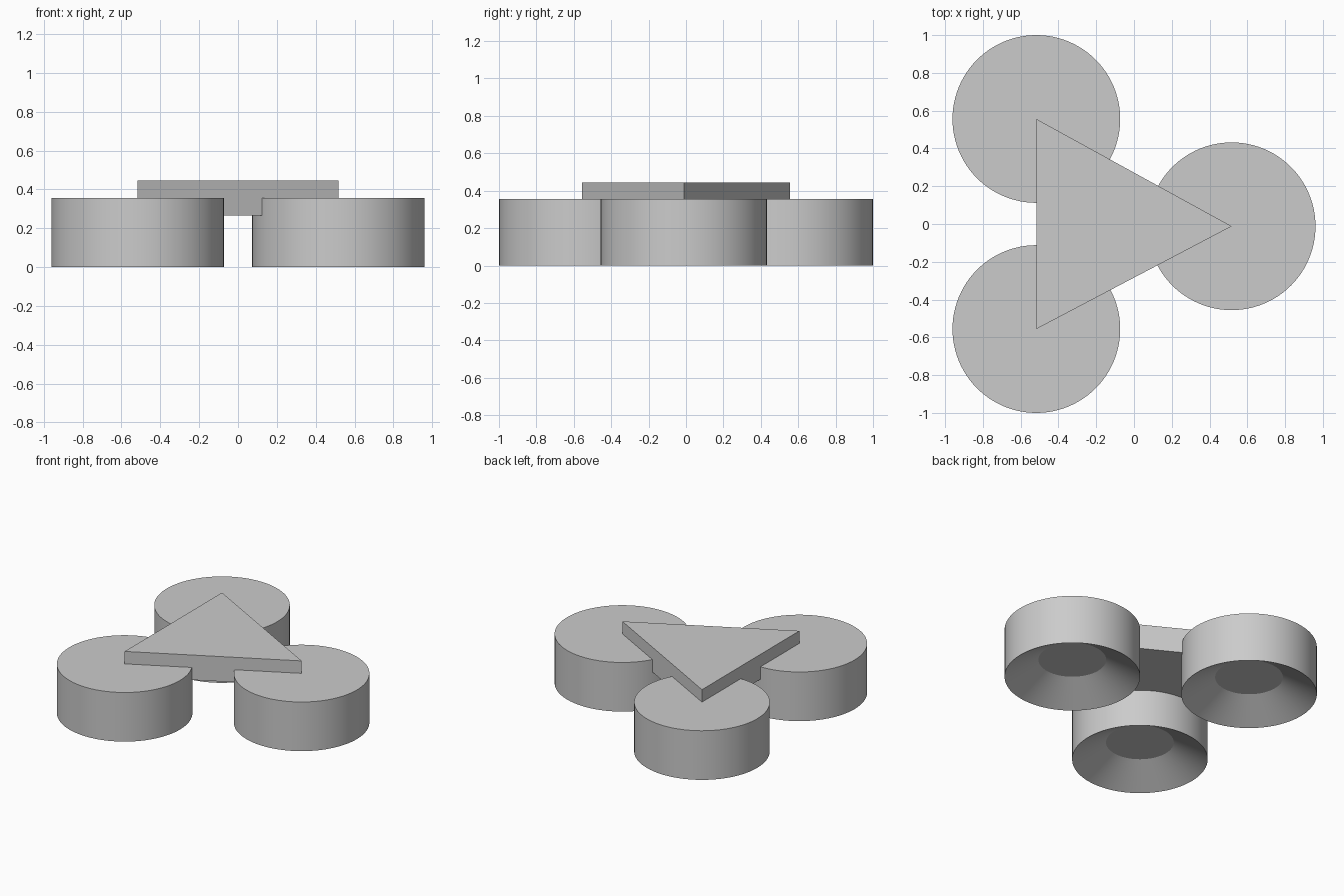
import bpy
import bmesh
import math

cube = bpy.data.objects.get("Cube")
if cube:
    bpy.data.objects.remove(cube, do_unlink=True)

grey = bpy.data.materials.new("light_grey")
grey.use_nodes = True
colour = (0.6, 0.6, 0.6, 1)
grey.diffuse_color = colour
grey.node_tree.nodes["Principled BSDF"].inputs["Base Color"].default_value = colour

CORNERS = {
    "right_back": (-0.517, 0.556),
    "right_front": (-0.517, -0.556),
    "left": (0.517, -0.012),
}


def finish(name, bm, location=(0, 0, 0)):
    bmesh.ops.recalc_face_normals(bm, faces=bm.faces)
    mesh = bpy.data.meshes.new(name)
    bm.to_mesh(mesh)
    bm.free()
    mesh.materials.append(grey)
    obj = bpy.data.objects.new(name, mesh)
    obj.location = location
    bpy.context.collection.objects.link(obj)
    return obj


def smooth(obj):
    bpy.ops.object.select_all(action="DESELECT")
    obj.select_set(True)
    bpy.context.view_layer.objects.active = obj
    bpy.ops.object.shade_smooth_by_angle(angle=math.radians(25))


def drum(name, x, y, radius=0.444, height=0.355, sides=96):
    """Solid drum with a conical recess underneath."""
    bm = bmesh.new()
    # Rings from the top edge, down the wall and up into the recess
    profile = [(radius, height), (radius, 0), (radius / 2, 0.128)]
    rings = []
    for r, z in profile:
        ring = bmesh.ops.create_circle(bm, segments=sides, radius=r)["verts"]
        for v in ring:
            v.co.z = z
        rings.append(ring)
    for a, b in zip(rings, rings[1:]):
        for i in range(sides):
            j = (i + 1) % sides
            bm.faces.new((a[i], a[j], b[j], b[i]))
    bm.faces.new(rings[0])
    bm.faces.new(rings[-1])
    smooth(finish(name, bm, (x, y, 0)))


# Three drums
for side, (x, y) in CORNERS.items():
    drum(side + "_drum", x, y)

# Triangular plate joining the drum centres
bm = bmesh.new()
base = bm.faces.new([bm.verts.new((x, y, 0.265)) for x, y in CORNERS.values()])
extruded = bmesh.ops.extrude_face_region(bm, geom=[base], use_keep_orig=True)["geom"]
top = [v for v in extruded if isinstance(v, bmesh.types.BMVert)]
bmesh.ops.translate(bm, verts=top, vec=(0, 0, 0.18))
finish("triangle_plate", bm)
